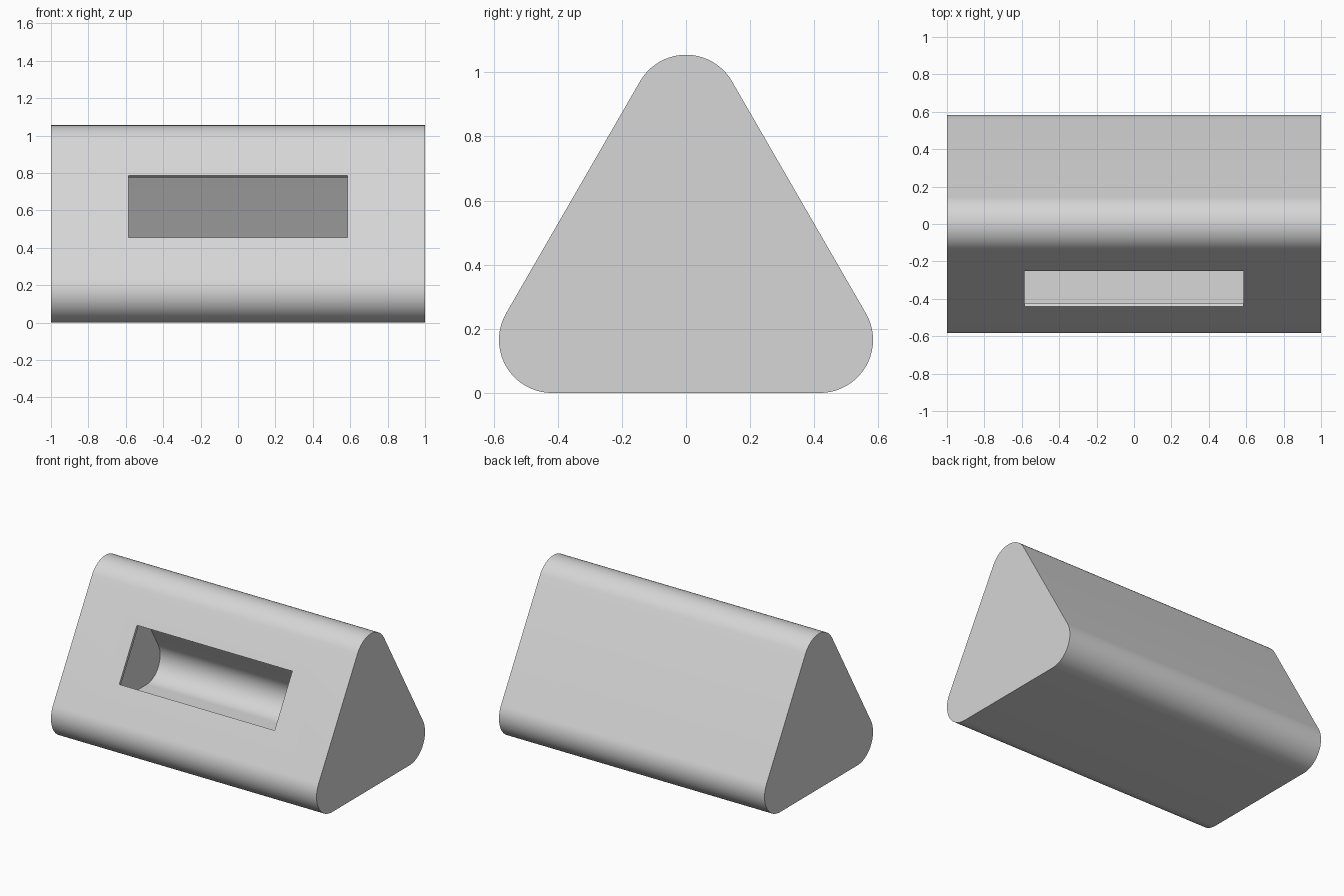
import bpy, bmesh, math

old = bpy.data.objects.get("Cube")
if old:
    bpy.data.objects.remove(old, do_unlink=True)

SIDE = 0.836      # distance between corner centres
R = 0.1655        # corner radius
WALL = 0.02       # shell thickness
STEPS = 20        # segments per rounded corner

# Plain grey material
grey = bpy.data.materials.new("light_grey")
grey.use_nodes = True
colour = (0.67, 0.67, 0.67, 1)
grey.diffuse_color = colour
grey.node_tree.nodes["Principled BSDF"].inputs["Base Color"].default_value = colour

# Rounded triangle profile in (y, z)
top_z = R + SIDE * math.sqrt(3) / 2
corners = [(SIDE / 2, R, -90), (0, top_z, 30), (-SIDE / 2, R, 150)]
profile = []
for cy, cz, start in corners:
    for i in range(STEPS + 1):
        a = math.radians(start + 120 * i / STEPS)
        profile.append((cy + R * math.cos(a), cz + R * math.sin(a)))

# Closed prism along x
bm = bmesh.new()
base = bm.faces.new([bm.verts.new((-1, y, z)) for y, z in profile])
ext = bmesh.ops.extrude_face_region(bm, geom=[base], use_keep_orig=True)
moved = [v for v in ext["geom"] if isinstance(v, bmesh.types.BMVert)]
bmesh.ops.translate(bm, verts=moved, vec=(2, 0, 0))
bmesh.ops.recalc_face_normals(bm, faces=bm.faces)

# Rectangular opening in the sloping front
front = max((f for f in bm.faces if f.normal.y < -0.8 and len(f.verts) == 4),
            key=lambda f: f.calc_area())
centre, normal = front.calc_center_median(), front.normal.copy()
bmesh.ops.inset_individual(bm, faces=[front], thickness=0.1)
for v in front.verts:
    v.co.x = math.copysign(0.585, v.co.x)
    v.co.z = 0.785 if v.co.z > centre.z else 0.455
    v.co.y = centre.y - normal.z * (v.co.z - centre.z) / normal.y
bmesh.ops.delete(bm, geom=[front], context="FACES_ONLY")

mesh = bpy.data.meshes.new("hollow_housing")
bm.to_mesh(mesh)
bm.free()
mesh.materials.append(grey)
body = bpy.data.objects.new("hollow_housing", mesh)
bpy.context.collection.objects.link(body)

# Give the shell its wall thickness, inwards
shell = body.modifiers.new("wall", "SOLIDIFY")
shell.thickness = WALL
shell.offset = -1
shell.use_even_offset = True
shell.use_quality_normals = True

bpy.ops.object.select_all(action="DESELECT")
body.select_set(True)
bpy.context.view_layer.objects.active = body
bpy.ops.object.modifier_apply(modifier=shell.name)
bpy.ops.object.shade_smooth_by_angle(angle=math.radians(30))
